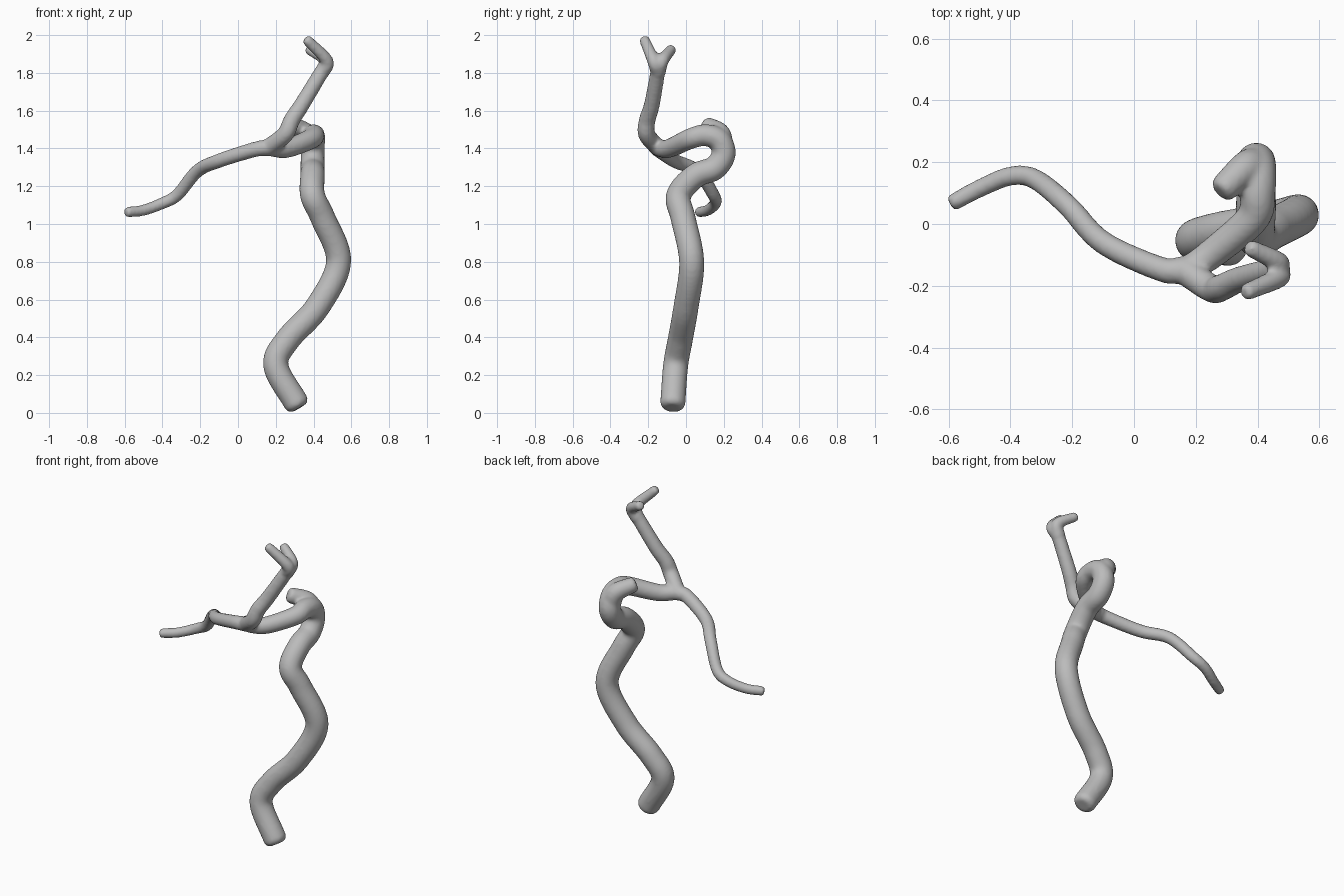
import bpy, bmesh, math
from mathutils import Vector

if "Cube" in bpy.data.objects:
    bpy.data.objects.remove(bpy.data.objects["Cube"])

SIDES = 20
STEPS = 8


def smooth_path(points):
    """Catmull-Rom samples through the centre line."""
    p = [Vector(q) for q in points]
    p = [2 * p[0] - p[1]] + p + [2 * p[-1] - p[-2]]
    out = []
    for a, b, c, d in zip(p, p[1:], p[2:], p[3:]):
        for k in range(STEPS):
            t = k / STEPS
            out.append(.5 * (2 * b + (c - a) * t + (2 * a - 5 * b + 4 * c - d) * t * t
                             + (3 * b - a - 3 * c + d) * t ** 3))
    return out + [p[-2]]


def add_tube(bm, r0, r1, power, points):
    """Round tube tapering from r0 to r1, with shallow rounded ends."""
    pos = smooth_path(points)
    last = len(pos) - 1
    tan = [(pos[min(i + 1, last)] - pos[max(i - 1, 0)]).normalized() for i in range(last + 1)]
    rings = [(pos[i], tan[i], r0 + (r1 - r0) * (i / last) ** power) for i in range(last + 1)]
    caps = [(.25, .9), (.42, .65)]
    rings = ([(pos[0] - tan[0] * r0 * h, tan[0], r0 * s) for h, s in reversed(caps)] + rings
             + [(pos[-1] + tan[-1] * r1 * h, tan[-1], r1 * s) for h, s in caps])
    normal = tan[0].orthogonal().normalized()
    loops = []
    for centre, t, r in rings:
        normal = (normal - t * normal.dot(t)).normalized()
        side = t.cross(normal)
        loops.append([bm.verts.new(centre + r * (normal * math.cos(a) + side * math.sin(a)))
                      for a in (2 * math.pi * k / SIDES for k in range(SIDES))])
    for a, b in zip(loops, loops[1:]):
        for k in range(SIDES):
            n = (k + 1) % SIDES
            bm.faces.new((a[k], a[n], b[n], b[k]))
    bm.faces.new(loops[0][::-1])
    bm.faces.new(loops[-1])


bm = bmesh.new()
# Trunk, winding up and looping over to the fork
add_tube(bm, .067, .044, 4, [
    (.31, -.07, .05), (.2, -.055, .25), (.265, -.03, .39), (.42, 0, .56), (.533, .03, .8),
    (.45, -.015, 1.03), (.395, -.04, 1.15), (.395, .05, 1.255), (.395, .15, 1.295),
    (.395, .2, 1.37), (.4, .175, 1.445), (.4, .1, 1.47), (.385, .02, 1.45),
    (.26, -.09, 1.4), (.18, -.145, 1.4)])
# Short stub on the loop
add_tube(bm, .062, .046, 1, [(.395, .19, 1.41), (.36, .18, 1.48), (.29, .115, 1.52)])
# Long side branch
add_tube(bm, .045, .028, .7, [
    (.16, -.148, 1.403), (.09, -.147, 1.395), (-.1, -.06, 1.335), (-.215, .06, 1.28),
    (-.32, .145, 1.155), (-.4, .155, 1.11), (-.5, .115, 1.073), (-.585, .07, 1.063)])
# Upper branch
add_tube(bm, .046, .039, 2, [
    (.16, -.148, 1.403), (.25, -.208, 1.475), (.285, -.205, 1.55), (.34, -.18, 1.635), (.458, -.145, 1.83)])
# Forked tip
add_tube(bm, .041, .028, 1, [(.445, -.147, 1.805), (.47, -.172, 1.865), (.365, -.22, 1.975)])
add_tube(bm, .041, .028, 1, [(.445, -.147, 1.805), (.468, -.125, 1.865), (.375, -.077, 1.925)])

mesh = bpy.data.meshes.new("branching_vessel")
bm.to_mesh(mesh)
bm.free()
vessel = bpy.data.objects.new("branching_vessel", mesh)
bpy.context.collection.objects.link(vessel)

# Fuse the tubes and soften the forks
fuse = vessel.modifiers.new("fuse", 'REMESH')
fuse.mode = 'VOXEL'
fuse.voxel_size = .01
blend = vessel.modifiers.new("blend", 'SMOOTH')
blend.factor = .5
blend.iterations = 6
bpy.context.view_layer.objects.active = vessel
vessel.select_set(True)
for name in ("fuse", "blend"):
    bpy.ops.object.modifier_apply(modifier=name)

grey = bpy.data.materials.new("light_grey")
grey.diffuse_color = (.5, .5, .5, 1)
grey.use_nodes = True
grey.node_tree.nodes["Principled BSDF"].inputs["Base Color"].default_value = grey.diffuse_color
vessel.data.materials.clear()
vessel.data.materials.append(grey)
bpy.ops.object.shade_smooth()
